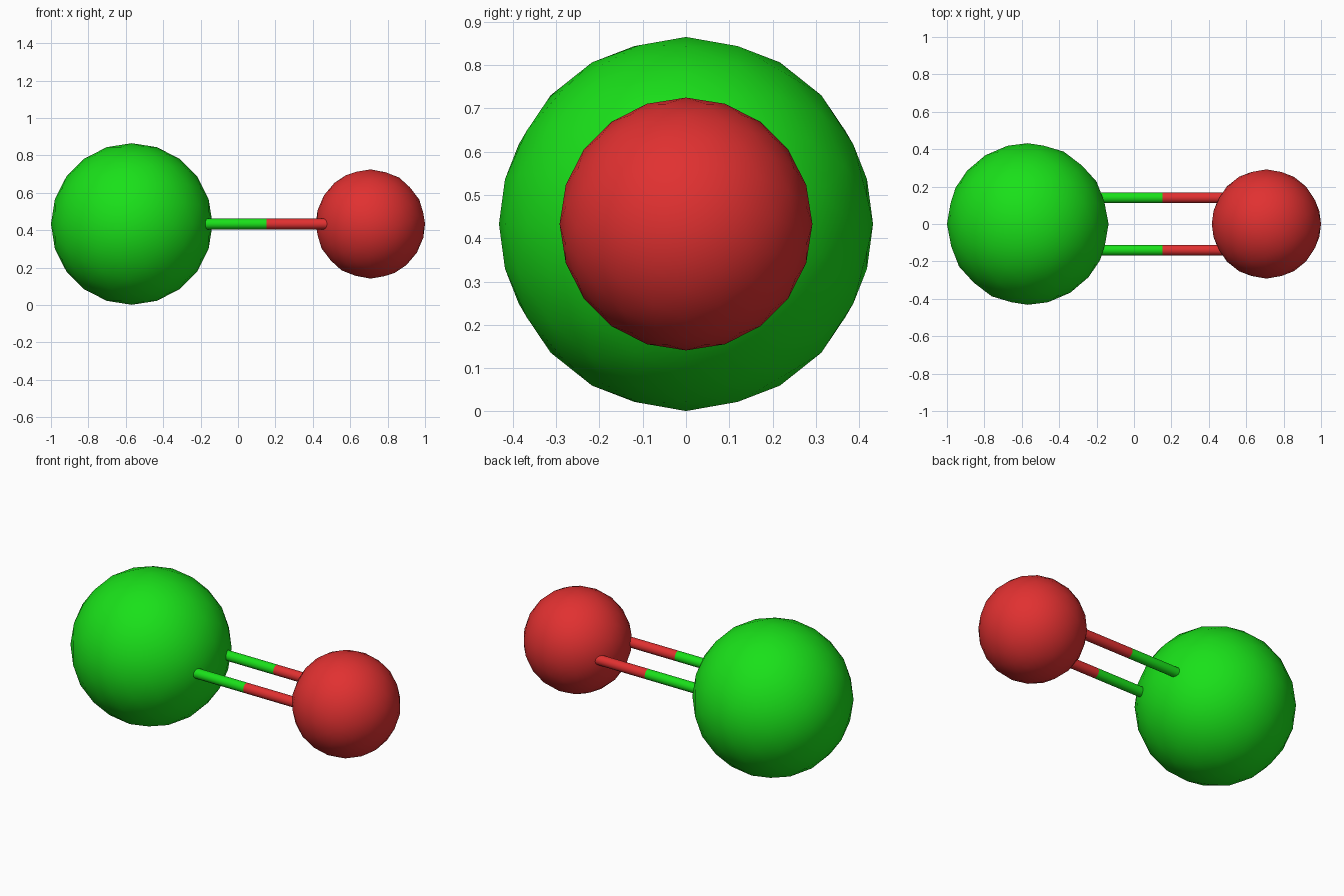
import bpy
from math import pi

if "Cube" in bpy.data.objects:
    bpy.data.objects.remove(bpy.data.objects["Cube"])

def material(name, rgb):
    m = bpy.data.materials.new(name)
    m.diffuse_color = (*rgb, 1)
    m.use_nodes = True
    m.node_tree.nodes["Principled BSDF"].inputs["Base Color"].default_value = m.diffuse_color
    return m

green = material("green", (0.01, 0.75, 0.01))
red = material("red", (0.75, 0.03, 0.03))

def finish(name, mat):
    ob = bpy.context.object
    ob.name = name
    ob.data.materials.append(mat)
    return ob

def ball(name, x, radius, rot, mat):
    bpy.ops.mesh.primitive_ico_sphere_add(subdivisions=3, radius=radius,
                                          location=(x, 0, Z), rotation=rot)
    finish(name, mat)
    bpy.ops.object.shade_smooth()

def rod(name, x0, x1, y, mat):
    bpy.ops.mesh.primitive_cylinder_add(vertices=16, radius=0.029, depth=x1 - x0,
                                        location=((x0 + x1) / 2, y, Z),
                                        rotation=(0, pi / 2, 0))
    finish(name, mat)
    bpy.ops.object.shade_smooth_by_angle(angle=0.7)

Z = 0.433

# Two atoms
ball("large_ball", -0.568, 0.432, (pi / 2, 0, 0), green)
ball("small_ball", 0.708, 0.292, (0, pi / 2, 0), red)

# Double bond, each rod split into two colours
for side, y in (("front", -0.14), ("back", 0.14)):
    rod(side + "_rod_green", -0.22, 0.152, y, green)
    rod(side + "_rod_red", 0.152, 0.50, y, red)
